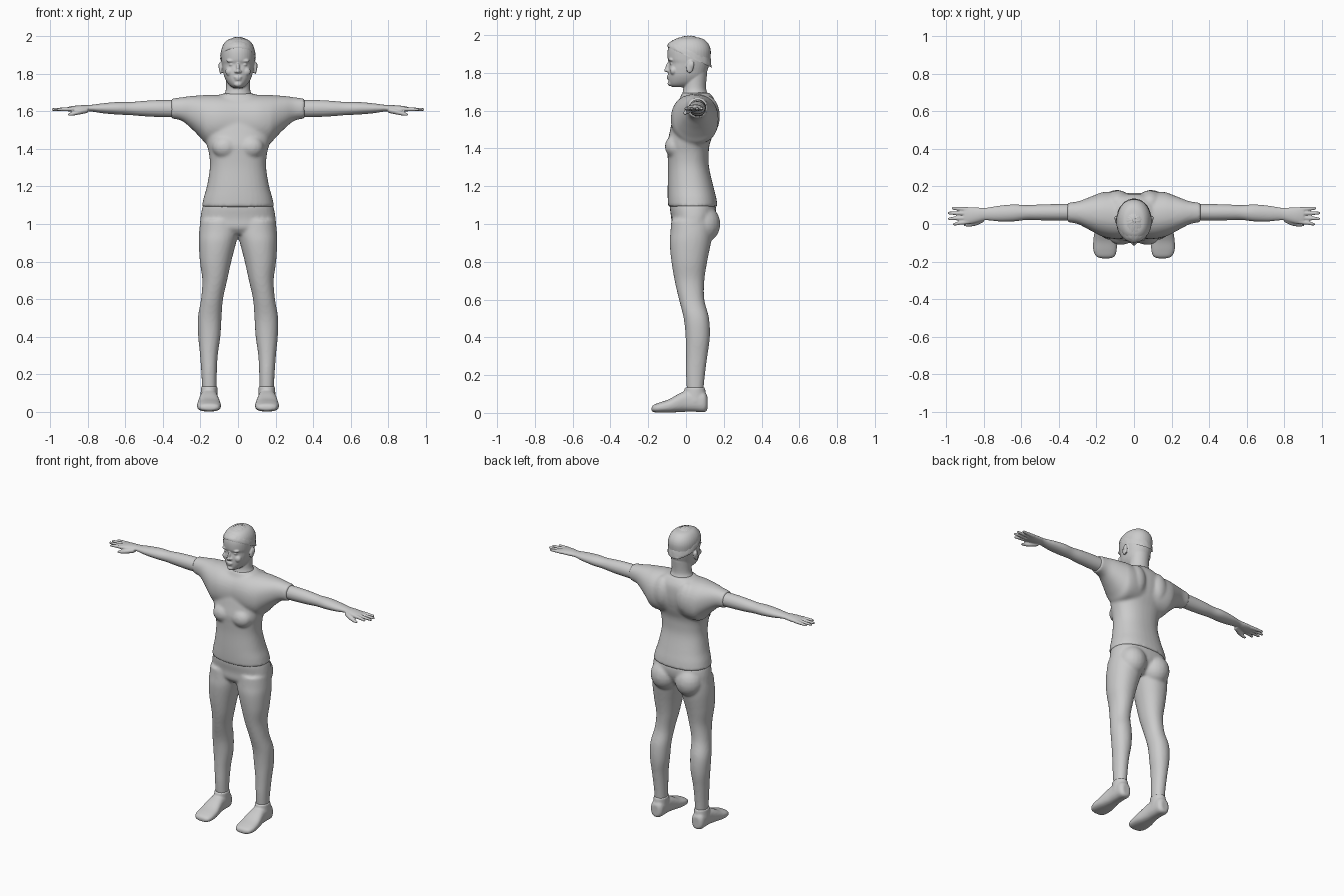
import bpy, bmesh, math, random
from mathutils import Matrix, Vector

random.seed(4)
grey = bpy.data.materials.new("plain grey")
grey.diffuse_color = (0.6, 0.6, 0.6, 1)


def spline(a, b, c, d, t):
    return 0.5 * (2 * b + (c - a) * t + (2 * a - 5 * b + 4 * c - d) * t * t
                  + (3 * b - a - 3 * c + d) * t ** 3)


def loft(bm, axis, rows, power=2.0, seg=36, steps=5):
    """Closed tube through rows of (position, a0, a1, b0, b1) along an axis."""
    fine = []
    for i in range(len(rows) - 1):
        q = [rows[max(i - 1, 0)], rows[i], rows[i + 1], rows[min(i + 2, len(rows) - 1)]]
        for s in range(steps):
            fine.append([spline(*v, s / steps) for v in zip(*q)])
    fine.append(rows[-1])
    rings = []
    for t, a0, a1, b0, b1 in fine:
        ring = []
        for k in range(seg):
            ang = 2 * math.pi * k / seg
            c, s = math.cos(ang), math.sin(ang)
            a = (a0 + a1) / 2 + (a1 - a0) / 2 * math.copysign(abs(c) ** (2 / power), c)
            b = (b0 + b1) / 2 + (b1 - b0) / 2 * math.copysign(abs(s) ** (2 / power), s)
            ring.append(bm.verts.new({"x": (t, a, b), "y": (a, t, b), "z": (a, b, t)}[axis]))
        rings.append(ring)
    for r0, r1 in zip(rings, rings[1:]):
        for k in range(seg):
            n = (k + 1) % seg
            bm.faces.new((r0[k], r0[n], r1[n], r1[k]))
    bm.faces.new(rings[0])
    bm.faces.new(rings[-1])


def blob(bm, centre, size, tilt=0.0, axis="X"):
    m = Matrix.Translation(centre) @ Matrix.Rotation(tilt, 4, axis) @ Matrix.Diagonal((*size, 1))
    bmesh.ops.create_uvsphere(bm, u_segments=20, v_segments=12, radius=1, matrix=m)


def both_sides(bm):
    """Copy everything built so far to the other side."""
    dup = bmesh.ops.duplicate(bm, geom=bm.verts[:] + bm.edges[:] + bm.faces[:])
    for v in dup["geom"]:
        if isinstance(v, bmesh.types.BMVert):
            v.co.x *= -1


def finish(bm, name, voxel=0, smooth=4):
    bmesh.ops.recalc_face_normals(bm, faces=bm.faces[:])
    for f in bm.faces:
        f.smooth = True
    me = bpy.data.meshes.new(name)
    bm.to_mesh(me)
    bm.free()
    me.materials.append(grey)
    ob = bpy.data.objects.new(name, me)
    bpy.context.collection.objects.link(ob)
    if voxel:
        r = ob.modifiers.new("merge", "REMESH")
        r.mode, r.voxel_size, r.use_smooth_shade = "VOXEL", voxel, True
        s = ob.modifiers.new("soften", "SMOOTH")
        s.factor, s.iterations = 0.5, smooth
    return ob


def sym(z, w, y0, y1):
    return (z, -w, w, y0, y1)


# Shirt: sleeves and bust mirrored, then the trunk
bm = bmesh.new()
loft(bm, "x", [(0.0, -.075, .15, 1.42, 1.685), (.1, -.08, .17, 1.42, 1.688),
               (.165, -.068, .17, 1.425, 1.688), (.2, -.052, .158, 1.46, 1.685),
               (.25, -.025, .138, 1.51, 1.682), (.3, .0, .12, 1.55, 1.675),
               (.355, .01, .113, 1.562, 1.668)], 2.2)
blob(bm, (.07, -.06, 1.41), (.068, .052, .06))
blob(bm, (.085, .11, 1.57), (.07, .07, .11))
both_sides(bm)
loft(bm, "z", [sym(1.09, .193, -.095, .168), sym(1.14, .183, -.097, .16),
               sym(1.2, .166, -.097, .145), sym(1.3, .15, -.095, .122),
               sym(1.37, .154, -.098, .12), sym(1.42, .166, -.1, .125),
               sym(1.48, .18, -.088, .145), sym(1.55, .18, -.072, .16),
               sym(1.62, .165, -.05, .16), sym(1.66, .135, -.035, .15),
               sym(1.695, .085, -.02, .125)], 2.3)
finish(bm, "shirt", .009, 5)

# Trousers: legs and seat mirrored, then the hips
bm = bmesh.new()
loft(bm, "z", [(.11, .115, .19, .005, .092), (.2, .113, .195, 0, .1), (.3, .108, .202, 0, .113),
               (.4, .094, .212, -.002, .126), (.5, .088, .214, -.012, .122),
               (.6, .08, .197, -.037, .097), (.7, .058, .19, -.06, .097),
               (.8, .036, .203, -.077, .112), (.9, .01, .209, -.086, .132),
               (.96, -.005, .207, -.082, .14), (1.02, .0, .2, -.078, .14)], 2.15)
blob(bm, (.092, .092, 1.0), (.092, .09, .1))
both_sides(bm)
loft(bm, "z", [sym(.945, .1, -.05, .1), sym(.98, .195, -.076, .13), sym(1.03, .2, -.078, .155),
               sym(1.08, .192, -.085, .16), sym(1.11, .182, -.085, .152)], 2.3)
finish(bm, "trousers", .009, 4)

# Shoes
bm = bmesh.new()
loft(bm, "y", [(-.183, .125, .175, .012, .028), (-.172, .103, .202, .004, .042),
               (-.14, .092, .217, .001, .055), (-.09, .092, .217, .001, .072),
               (-.04, .1, .21, .004, .1), (0, .106, .203, .006, .116),
               (.05, .109, .2, .006, .118), (.095, .113, .197, .004, .112),
               (.113, .13, .18, .015, .09)], 2.5)
loft(bm, "z", [(.06, .108, .202, -.015, .108), (.1, .109, .199, -.012, .105),
               (.135, .109, .197, -.006, .1)])
both_sides(bm)
finish(bm, "shoes", .006, 3)

# Arms with hands
bm = bmesh.new()
loft(bm, "x", [(.32, .018, .108, 1.568, 1.66), (.42, .018, .106, 1.57, 1.66),
               (.5, .02, .104, 1.574, 1.656), (.57, .022, .1, 1.58, 1.65),
               (.64, .014, .104, 1.583, 1.65), (.72, .014, .097, 1.59, 1.643),
               (.79, .02, .086, 1.6, 1.634), (.83, .01, .088, 1.597, 1.633),
               (.87, .001, .09, 1.597, 1.63), (.905, .001, .088, 1.6, 1.624)])
for y, y_tip, tip in ((.011, -.001, .965), (.033, .028, .992), (.056, .058, .994), (.078, .084, .972)):
    loft(bm, "x", [(.88, y - .012, y + .012, 1.6, 1.624),
                   (.93, (y + y_tip) / 2 - .01, (y + y_tip) / 2 + .01, 1.601, 1.621),
                   (tip - .01, y_tip - .008, y_tip + .008, 1.602, 1.618),
                   (tip, y_tip - .004, y_tip + .004, 1.606, 1.614)], seg=16)
loft(bm, "x", [(.8, .01, .045, 1.592, 1.622), (.84, -.008, .024, 1.584, 1.612),
               (.875, -.014, .008, 1.578, 1.6), (.905, -.012, .004, 1.575, 1.59)], seg=16)
both_sides(bm)
finish(bm, "arms", .005, 2)

# Head: paired features first, then skull, neck and middle of the face
bm = bmesh.new()
blob(bm, (.092, .022, 1.832), (.009, .02, .034), -.2)
blob(bm, (.097, .03, 1.842), (.007, .014, .02), -.2)
blob(bm, (.036, -.079, 1.869), (.027, .014, .009))
blob(bm, (.034, -.075, 1.849), (.015, .012, .008))
blob(bm, (.042, -.066, 1.812), (.026, .02, .024))
blob(bm, (.011, -.096, 1.812), (.009, .01, .008))
both_sides(bm)
loft(bm, "z", [sym(1.724, .02, -.07, .03), sym(1.735, .04, -.085, .06), sym(1.755, .058, -.092, .09),
               sym(1.785, .073, -.094, .104), sym(1.82, .081, -.093, .116),
               sym(1.85, .086, -.089, .124), sym(1.875, .089, -.097, .129),
               sym(1.92, .09, -.097, .131), sym(1.955, .079, -.085, .118),
               sym(1.98, .056, -.055, .09), sym(1.99, .02, -.01, .05)], 2.15)
loft(bm, "z", [sym(1.64, .1, -.03, .135), sym(1.68, .08, -.022, .12), sym(1.72, .064, -.014, .106),
               sym(1.8, .064, -.012, .112)])
blob(bm, (0, -.094, 1.832), (.009, .014, .03), -.25)
blob(bm, (0, -.104, 1.814), (.01, .013, .01))
blob(bm, (0, -.092, 1.782), (.022, .011, .006))
blob(bm, (0, -.09, 1.771), (.019, .011, .006))
blob(bm, (0, -.082, 1.744), (.022, .016, .014))
finish(bm, "head", .0045, 2)

# Short rough hair, its lower edge rising from nape to forehead
bm = bmesh.new()
bmesh.ops.create_uvsphere(bm, u_segments=64, v_segments=36, radius=1)
low = [v for v in bm.verts if v.co.z < -.12]
bmesh.ops.delete(bm, geom=low, context="VERTS")
for v in bm.verts:
    x, y, z = v.co
    rough = 1 + random.uniform(-.012, .014)
    edge = 1.885 - .055 * y          # hairline height
    k = max(z, 0) ** .95
    r = 1 - .04 * max(z, 0)
    v.co = Vector((x * .0945 * rough * r, .018 + y * .117 * rough * r,
                   edge + (1.996 - edge) * k * rough + .02 * min(z, 0)))
finish(bm, "hair")
